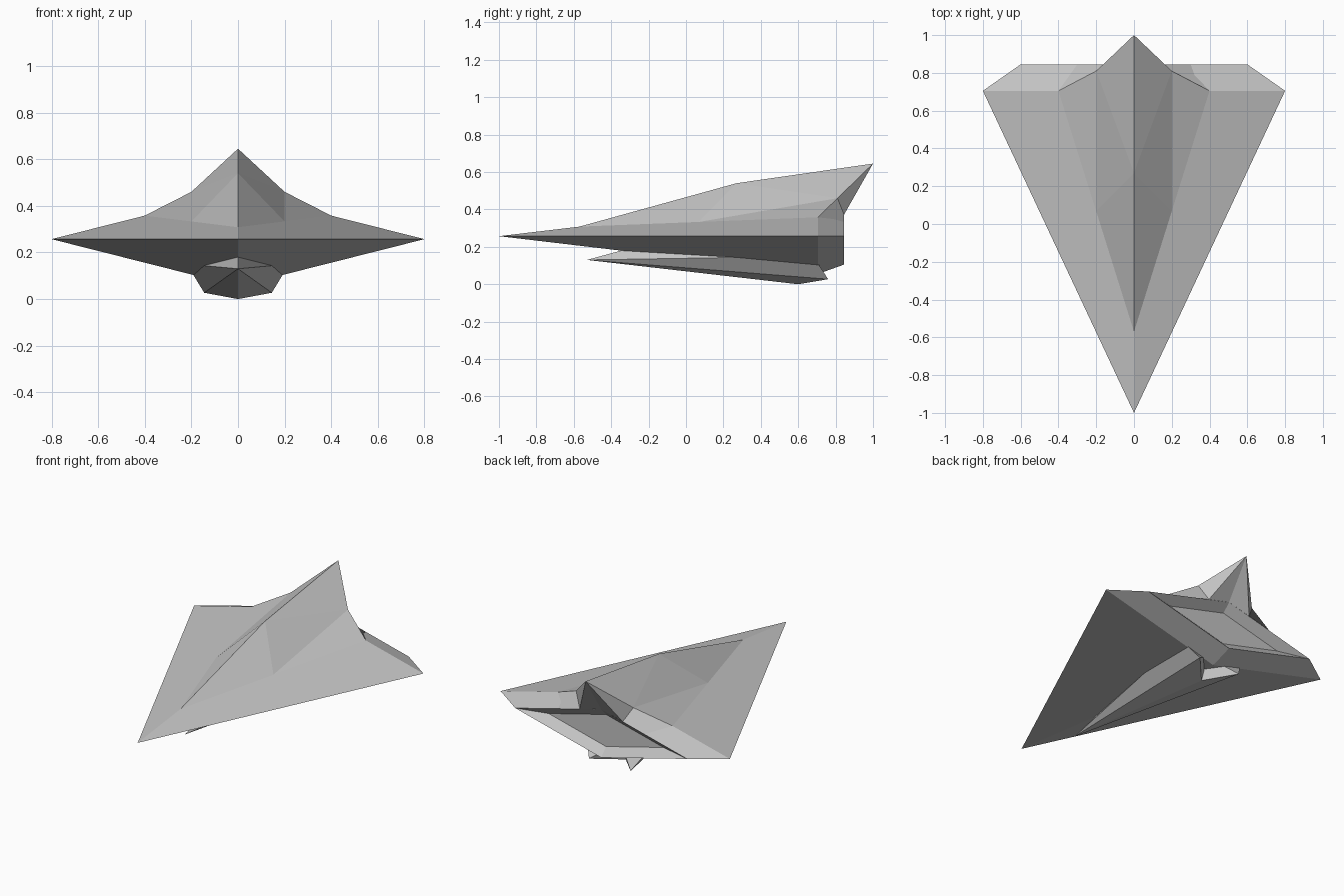
import bpy
import bmesh

cube = bpy.data.objects.get("Cube")
if cube:
    bpy.data.objects.remove(cube, do_unlink=True)

grey = bpy.data.materials.new("plain grey")
grey.use_nodes = True
colour = (0.55, 0.55, 0.55, 1)
grey.diffuse_color = colour
grey.node_tree.nodes["Principled BSDF"].inputs["Base Color"].default_value = colour


def mirrored_part(name, points, faces):
    """Build faces (words of point names) on the +x side and mirror them."""
    bm = bmesh.new()
    for side in (1, -1):
        verts = {k: bm.verts.new((x * side, y, z)) for k, (x, y, z) in points.items()}
        for face in faces:
            ring = [verts[k] for k in face.split()]
            bm.faces.new(ring if side > 0 else ring[::-1])
    bmesh.ops.remove_doubles(bm, verts=bm.verts, dist=0.0005)
    bmesh.ops.recalc_face_normals(bm, faces=bm.faces)
    mesh = bpy.data.meshes.new(name)
    bm.to_mesh(mesh)
    bm.free()
    mesh.materials.append(grey)
    obj = bpy.data.objects.new(name, mesh)
    bpy.context.collection.objects.link(obj)
    return obj


MID = 0.257   # height of the wing edge

# Diamond wedge hull with a shallow recess in the stern
mirrored_part("hull", {
    "nose": (0, -1, MID), "tip": (0.8, 0.705, MID),
    "top": (0, 0.705, MID + 0.202), "keel": (0, 0.705, MID - 0.202),
    "rim_side": (0.6, 0.845, MID),
    "rim_top": (0, 0.845, MID + 0.152), "rim_low": (0, 0.845, MID - 0.152),
    "in_side": (0.4, 0.796, MID),
    "in_top": (0, 0.796, MID + 0.101), "in_low": (0, 0.796, MID - 0.101),
}, [
    "nose tip top", "nose keel tip",
    "tip rim_side rim_top top", "tip keel rim_low rim_side",
    "rim_side in_side in_top rim_top", "rim_side rim_low in_low in_side",
    "in_side in_low in_top",
])

# Raised spine that sweeps back to an overhanging point
mirrored_part("spine_fin", {
    "front": (0, -0.57, 0.308), "mid": (0.2, 0.0675, 0.333),
    "root": (0.4, 0.705, 0.358), "shoulder": (0.2, 0.81, 0.46),
    "ridge": (0, 0.27, 0.54), "peak": (0, 1, 0.645),
    "rim_out": (0.3, 0.845, 0.333), "rim_in": (0.15, 0.845, 0.372),
    "rim_mid": (0, 0.845, 0.409),
}, [
    "front mid ridge", "mid shoulder ridge", "mid root shoulder",
    "ridge shoulder peak", "root rim_out rim_in shoulder",
    "shoulder rim_in peak", "peak rim_in rim_mid",
])

# Pointed pod under the hull with a notched tail
mirrored_part("belly_pod", {
    "nose": (0, -0.53, 0.13), "roof": (0, -0.2, 0.22),
    "side": (0.22, 0.68, 0.15), "corner": (0.145, 0.76, 0.027),
    "base": (0, 0.6, 0.0), "notch": (0, 0.65, 0.13),
}, [
    "nose side roof", "nose corner side", "nose base corner",
    "side corner notch", "corner base notch", "roof side notch",
])
